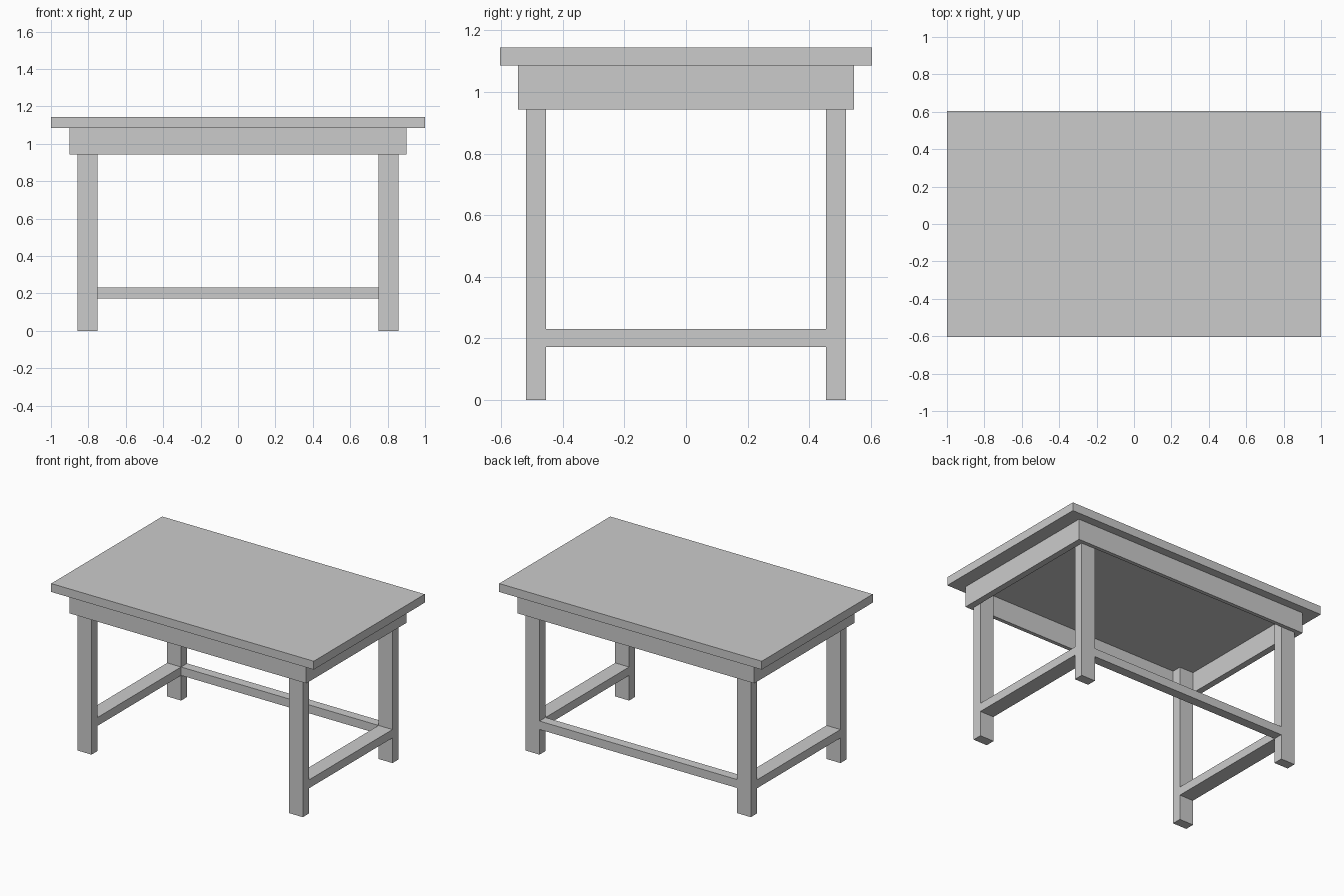
import bpy, bmesh
from mathutils import Vector

if "Cube" in bpy.data.objects:
    bpy.data.objects.remove(bpy.data.objects["Cube"])


def box(name, lo, hi):
    """Axis-aligned box between two opposite corners."""
    lo, hi = Vector(lo), Vector(hi)
    bm = bmesh.new()
    bmesh.ops.create_cube(bm, size=1)
    bmesh.ops.scale(bm, vec=hi - lo, verts=bm.verts)
    bmesh.ops.translate(bm, vec=(lo + hi) / 2, verts=bm.verts)
    mesh = bpy.data.meshes.new(name)
    bm.to_mesh(mesh)
    bm.free()
    obj = bpy.data.objects.new(name, mesh)
    bpy.context.collection.objects.link(obj)
    return obj


def mirror(obj, x=False, y=False):
    mod = obj.modifiers.new("mirror", 'MIRROR')
    mod.use_axis = (x, y, False)
    mod.use_clip = False
    mod.use_mirror_merge = False


TOP_Z, UNDER_Z, APRON_Z = 1.144, 1.086, 0.943
LX0, LX1 = 0.752, 0.858      # leg inner / outer x
LY0, LY1 = 0.455, 0.52       # leg inner / outer y
AX, AY = 0.902, 0.546        # apron outer x / y
RAIL_Z0, RAIL_Z1 = 0.173, 0.231

# Table top
box("table_top", (-1, -0.604, UNDER_Z), (1, 0.604, TOP_Z))

# Four legs, running up inside the apron
mirror(box("legs", (LX0, LY0, 0), (LX1, LY1, UNDER_Z)), x=True, y=True)

# Apron boards around the outside of the legs
mirror(box("long_aprons", (-AX, LY1, APRON_Z), (AX, AY, UNDER_Z)), y=True)
mirror(box("end_aprons", (LX1, -LY1, APRON_Z), (AX, LY1, UNDER_Z)), x=True)

# Stretchers: both ends and the back only
mirror(box("end_stretchers", (LX0, -LY0, RAIL_Z0), (LX1, LY0, RAIL_Z1)), x=True)
box("back_stretcher", (-LX0, LY0, RAIL_Z0), (LX0, LY1, RAIL_Z1))
